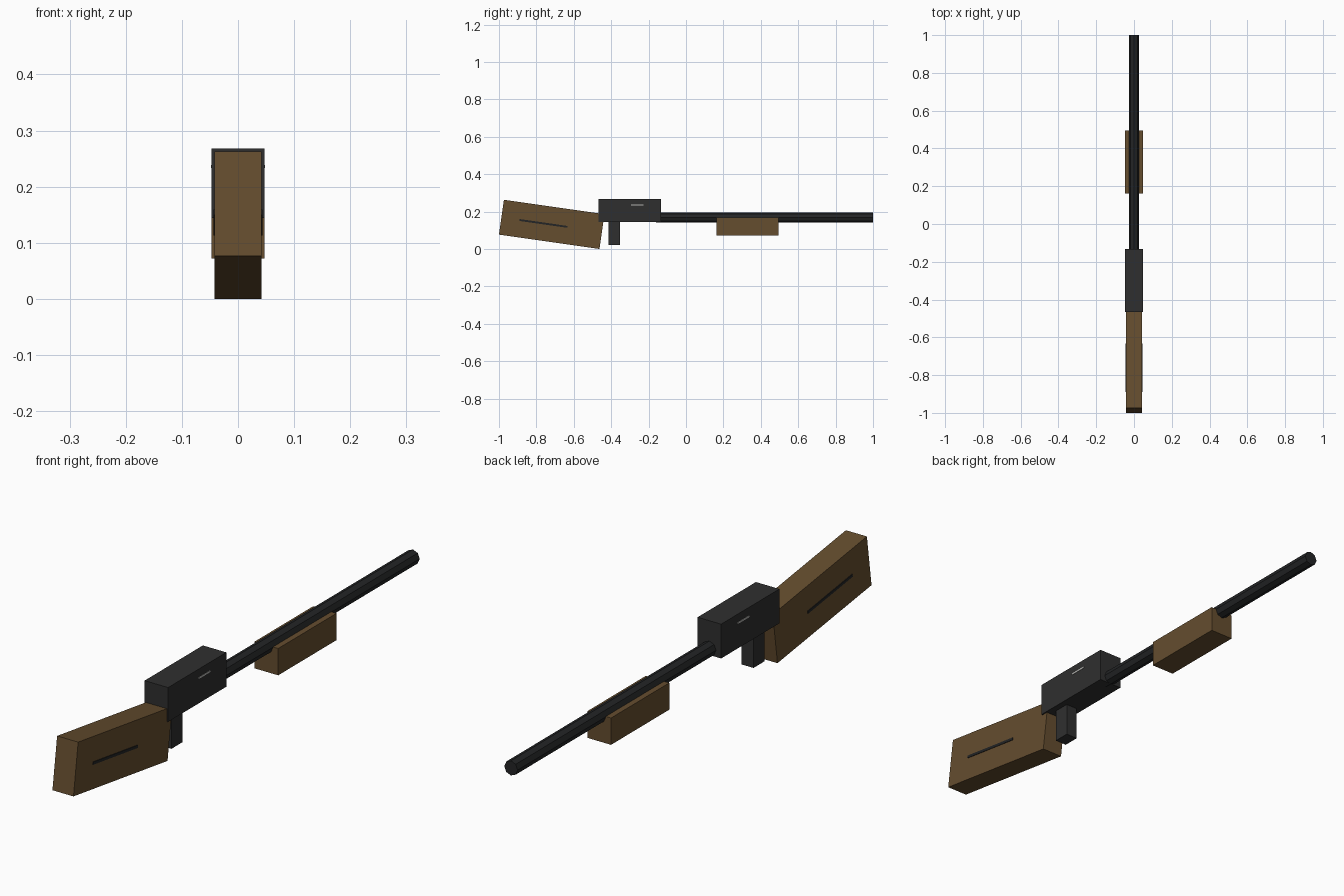
import bpy
from math import radians
from mathutils import Vector, Matrix

cube = bpy.data.objects.get("Cube")
if cube:
    bpy.data.objects.remove(cube, do_unlink=True)


def make_material(name, colour):
    mat = bpy.data.materials.new(name)
    mat.use_nodes = True
    mat.diffuse_color = (*colour, 1)
    mat.node_tree.nodes["Principled BSDF"].inputs["Base Color"].default_value = (*colour, 1)
    return mat


wood = make_material("brown wood", (0.13, 0.075, 0.028))
metal = make_material("dark grey metal", (0.028, 0.028, 0.028))
steel = make_material("near black steel", (0.017, 0.018, 0.019))
silver = make_material("light silver", (0.5, 0.5, 0.48))


def finish(name, mat, matrix):
    obj = bpy.context.object
    obj.name = obj.data.name = name
    obj.data.transform(matrix)
    obj.data.materials.append(mat)
    return obj


def box(name, size, centre, mat, tilt=0):
    """Box of a given size, tilted about the x axis."""
    bpy.ops.mesh.primitive_cube_add(size=1)
    turn = Matrix.Rotation(radians(tilt), 4, 'X')
    return finish(name, mat, Matrix.Translation(centre) @ turn @ Matrix.Diagonal((*size, 1)))


# Sloping wooden stock, with an inlay strip on each side
TILT = -8.14
STOCK = Vector((0, -0.718, 0.1315))
box("stock", (0.084, 0.543, 0.188), STOCK, wood, TILT)

# Receiver block and the grip below it
RECEIVER = Vector((0, -0.3, 0.206))
box("receiver", (0.094, 0.333, 0.124), RECEIVER, metal)
box("grip", (0.047, 0.062, 0.14), (0, -0.383, 0.09), metal)

# Thin plates on both sides
for side, x in (("left", 1), ("right", -1)):
    box(side + "_stock_inlay", (0.004, 0.258, 0.01), (x * 0.042, -0.762, 0.1365), steel, TILT)
    box(side + "_receiver_mark", (0.003, 0.067, 0.006), (x * 0.047, -0.26, 0.236), silver)

# Barrel with a wooden fore grip hanging from it
bpy.ops.mesh.primitive_cylinder_add(vertices=8, radius=0.0265, depth=1.16)
finish("barrel", steel, Matrix.Translation((0, 0.42, 0.168)) @ Matrix.Rotation(radians(90), 4, 'X'))
box("fore_grip", (0.094, 0.333, 0.097), (0, 0.329, 0.1205), wood)
